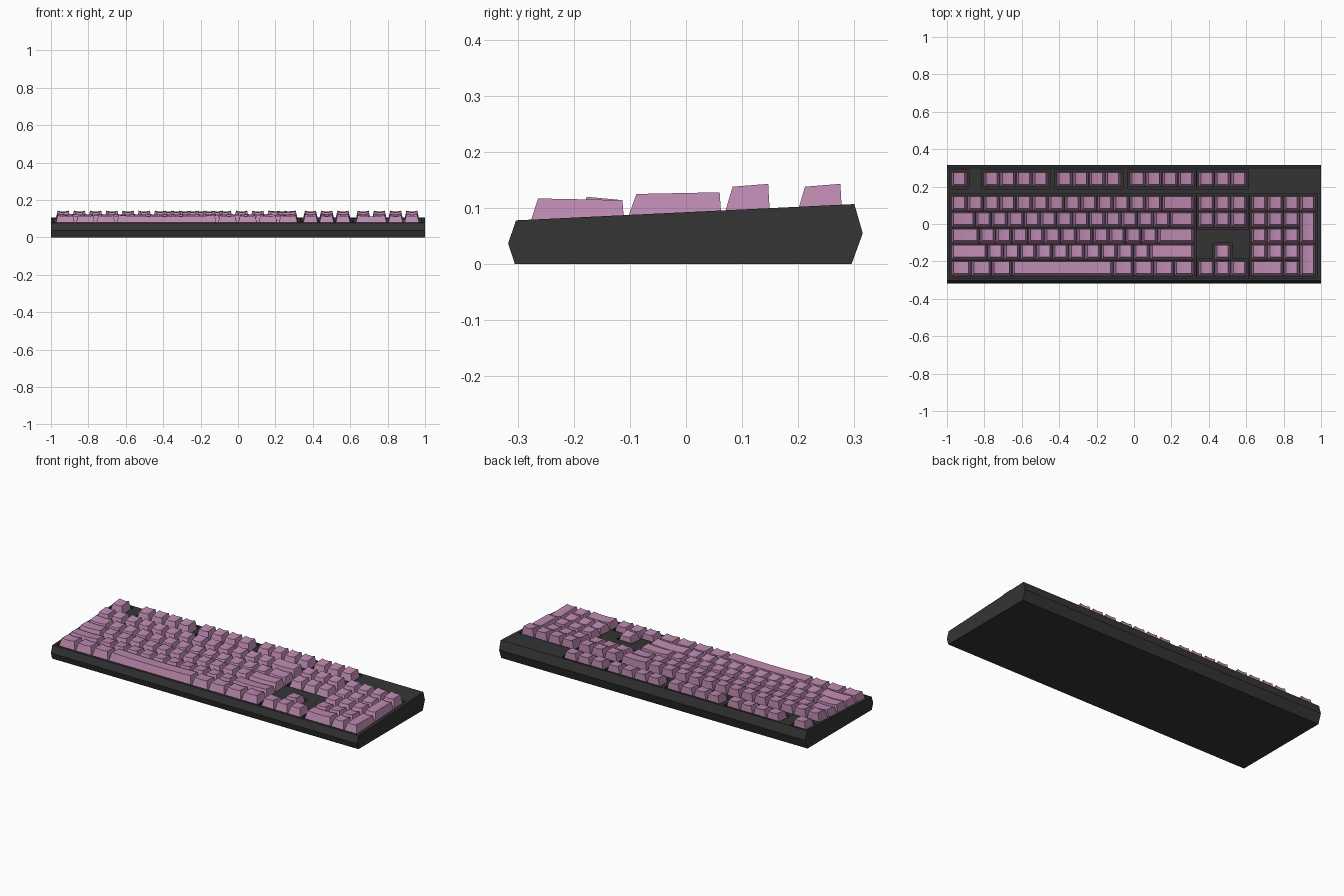
import bpy, bmesh, math

if "Cube" in bpy.data.objects:
    bpy.data.objects.remove(bpy.data.objects["Cube"])

U = 0.0867                                  # key pitch
X_MAIN = -0.978
X_NAV = X_MAIN + 15.25 * U
X_PAD = X_MAIN + 18.5 * U
DEPTH = 0.012                               # depth of the key wells
# rows back to front: (y front, y back, top z front, top z back, front inset)
ROWS = [(0.196, 0.280, 0.138, 0.143, 0.014),
        (0.065, 0.1515, 0.138, 0.143, 0.016),
        (-0.0217, 0.065, 0.124, 0.128, 0.017),
        (-0.1083, -0.0217, 0.125, 0.125, 0.018),
        (-0.195, -0.1083, 0.120, 0.114, 0.016),
        (-0.2817, -0.195, 0.117, 0.1145, 0.016)]


def material(name, rgb):
    m = bpy.data.materials.new(name)
    m.diffuse_color = (*rgb, 1)
    m.use_nodes = True
    m.node_tree.nodes["Principled BSDF"].inputs["Base Color"].default_value = m.diffuse_color
    return m


DARK = material("charcoal_plastic", (0.035, 0.035, 0.035))
PINK = material("mauve_plastic", (0.50, 0.25, 0.43))


def deck(y):
    return 0.078 + (y + 0.303) * (0.107 - 0.078) / 0.603


def finish(bm, name, mat):
    bmesh.ops.recalc_face_normals(bm, faces=bm.faces)
    me = bpy.data.meshes.new(name)
    bm.to_mesh(me)
    bm.free()
    me.materials.append(mat)
    ob = bpy.data.objects.new(name, me)
    bpy.context.collection.objects.link(ob)
    return ob


def prism(profile, x0, x1, name):
    """Extrude a y-z profile along x."""
    bm = bmesh.new()
    a = [bm.verts.new((x0, y, z)) for y, z in profile]
    b = [bm.verts.new((x1, y, z)) for y, z in profile]
    bm.faces.new(a)
    bm.faces.new(b)
    n = len(a)
    for i in range(n):
        j = (i + 1) % n
        bm.faces.new((a[i], a[j], b[j], b[i]))
    return finish(bm, name, DARK)


def add_key(bm, x0, x1, front, back):
    """Tapered keycap with a dished top, spanning rows back..front."""
    y0, zf, inset = ROWS[front][0] + 0.002, ROWS[front][2], ROWS[front][4]
    y1, zb = ROWS[back][1] - 0.002, ROWS[back][3]
    x0, x1 = x0 + 0.002, x1 - 0.002
    n, side = 6, 0.012
    base = [bm.verts.new((x, y, deck(y) - DEPTH))
            for x, y in ((x0, y0), (x1, y0), (x1, y1), (x0, y1))]
    tf, tb = [], []
    for i in range(n + 1):
        t = i / n
        x = x0 + side + (x1 - x0 - 2 * side) * t
        dip = 0.005 * (1 - (2 * t - 1) ** 2)
        tf.append(bm.verts.new((x, y0 + inset, zf - dip)))
        tb.append(bm.verts.new((x, y1 - 0.003, zb - dip)))
    for i in range(n):
        bm.faces.new((tf[i], tf[i + 1], tb[i + 1], tb[i]))
    bm.faces.new([base[0], base[1]] + tf[::-1])
    bm.faces.new([base[2], base[3]] + tb)
    bm.faces.new((base[1], base[2], tb[-1], tf[-1]))
    bm.faces.new((base[3], base[0], tf[0], tb[0]))
    bm.faces.new(base[::-1])


def key_block(name, x, rows, tall=()):
    """rows: (row, start offset, widths); tall: (offset, front row, back row)."""
    bm = bmesh.new()
    for row, start, widths in rows:
        p = x + start * U
        for w in widths:
            add_key(bm, p, p + w * U, row, row)
            p += w * U
    for off, front, back in tall:
        add_key(bm, x + off * U, x + (off + 1) * U, front, back)
    return finish(bm, name, PINK)


# case body
case = prism([(-0.305, 0), (0.295, 0), (0.315, 0.055), (0.300, 0.107),
              (-0.303, 0.078), (-0.317, 0.037)], -1, 1, "case")

# recessed wells: x start, width in units, front row, back row
wells = [(X_MAIN, 15, 5, 1), (X_NAV, 3, 2, 1), (X_NAV, 3, 5, 5),
         (X_NAV + U, 1, 5, 4), (X_PAD, 4, 5, 1), (X_NAV, 3, 0, 0)]
wells += [(X_MAIN + o * U, w, 0, 0) for o, w in ((0, 1), (2, 4), (6.5, 4), (11, 4))]
M = 0.008
for x, w, f, b in wells:
    y0, y1 = ROWS[f][0] - M, ROWS[b][1] + M
    cutter = prism([(y0, deck(y0) - DEPTH), (y1, deck(y1) - DEPTH), (y1, 0.2), (y0, 0.2)],
                   x - M, x + w * U + M, "well_cutter")
    cutter.hide_render = True
    mod = case.modifiers.new("well", 'BOOLEAN')
    mod.operation = 'DIFFERENCE'
    mod.solver = 'EXACT'
    mod.object = cutter
    bpy.context.view_layer.objects.active = case
    bpy.ops.object.modifier_apply(modifier=mod.name)
    bpy.data.objects.remove(cutter)

# key groups
key_block("main_keys", X_MAIN, [
    (1, 0, [1] * 13 + [2]),
    (2, 0, [1.5] + [1] * 12 + [1.5]),
    (3, 0, [1.75] + [1] * 11 + [2.25]),
    (4, 0, [2.25] + [1] * 10 + [2.75]),
    (5, 0, [1.25] * 3 + [6.25] + [1.25] * 4)])
key_block("function_keys", X_MAIN, [
    (0, 0, [1]), (0, 2, [1] * 4), (0, 6.5, [1] * 4), (0, 11, [1] * 4),
    (0, 15.25, [1] * 3)])
key_block("navigation_keys", X_NAV, [(1, 0, [1] * 3), (2, 0, [1] * 3)])
key_block("arrow_keys", X_NAV, [(4, 1, [1]), (5, 0, [1] * 3)])
key_block("number_pad_keys", X_PAD, [
    (1, 0, [1] * 4), (2, 0, [1] * 3), (3, 0, [1] * 3), (4, 0, [1] * 3),
    (5, 0, [2, 1])], tall=[(3, 3, 2), (3, 5, 4)])
